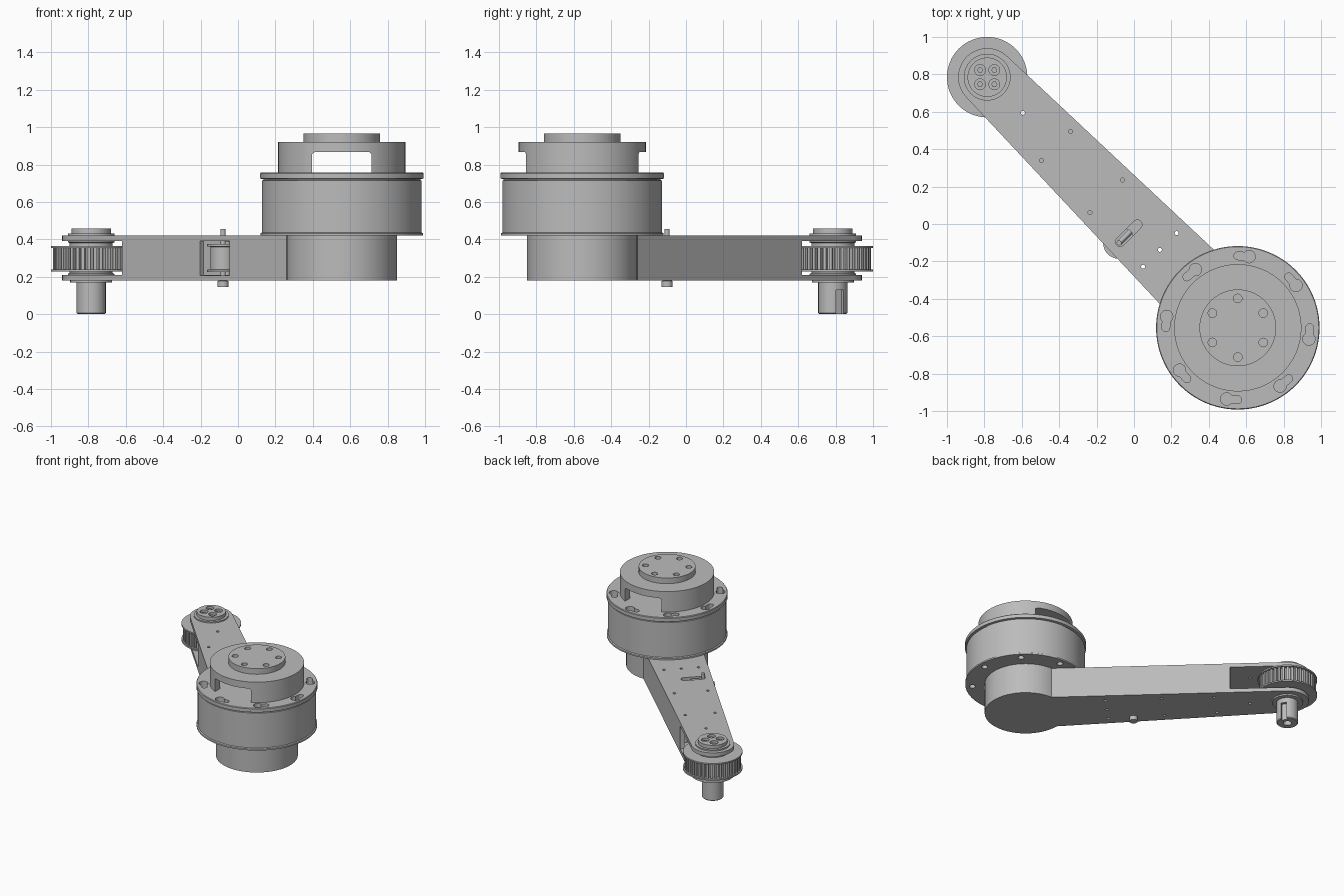
import bpy, bmesh
from math import sin, cos, pi, radians, acos
from mathutils import Matrix, Vector

if "Cube" in bpy.data.objects:
    bpy.data.objects.remove(bpy.data.objects["Cube"])

grey = bpy.data.materials.new("machined grey")
grey.use_nodes = True
grey.diffuse_color = (0.5, 0.5, 0.5, 1)
grey.node_tree.nodes["Principled BSDF"].inputs["Base Color"].default_value = (0.5, 0.5, 0.5, 1)

HUB = (0.555, -0.555)
TIP = (-0.785, 0.785)
LENGTH = 1.895
R2 = 0.5 ** 0.5


def on_arm(t, n):
    """Point t along the arm from the pulley, n to its side."""
    return (TIP[0] + R2 * (t + n), TIP[1] + R2 * (n - t))


def arc(c, r, a0=0, a1=2 * pi, n=32, closed=True):
    steps = n if closed else n - 1
    return [(c[0] + r * cos(a0 + (a1 - a0) * i / steps),
             c[1] + r * sin(a0 + (a1 - a0) * i / steps)) for i in range(n)]


def capsule(a, b, r, n=10):
    """Rounded slot outline between two points."""
    a, b = Vector(a), Vector(b)
    d = (b - a).normalized()
    ang = Vector((1, 0)).angle_signed(d) * -1
    return (arc(b, r, ang - pi / 2, ang + pi / 2, n, False)
            + arc(a, r, ang + pi / 2, ang + 3 * pi / 2, n, False))


def round_rect(x0, x1, y0, y1, r):
    corners = [(x1 - r, y1 - r), (x0 + r, y1 - r), (x0 + r, y0 + r), (x1 - r, y0 + r)]
    return [p for i, c in enumerate(corners)
            for p in arc(c, r, i * pi / 2, (i + 1) * pi / 2, 6, False)]


def finish(bm, name):
    bmesh.ops.recalc_face_normals(bm, faces=bm.faces)
    mesh = bpy.data.meshes.new(name)
    bm.to_mesh(mesh)
    bm.free()
    mesh.materials.append(grey)
    ob = bpy.data.objects.new(name, mesh)
    bpy.context.collection.objects.link(ob)
    return ob


def prisms(name, outlines, z0, z1, matrix=Matrix()):
    """Extrude each outline from z0 to z1 into one object."""
    bm = bmesh.new()
    for pts in outlines:
        face = bm.faces.new([bm.verts.new((x, y, z0)) for x, y in pts])
        top = bmesh.ops.extrude_face_region(bm, geom=[face])["geom"]
        bmesh.ops.translate(bm, vec=(0, 0, z1 - z0),
                            verts=[v for v in top if isinstance(v, bmesh.types.BMVert)])
    bm.transform(matrix)
    return finish(bm, name)


def lathe(name, profile, centre, steps=96):
    bm = bmesh.new()
    vs = [bm.verts.new((r, 0, z)) for r, z in profile]
    edges = [bm.edges.new(p) for p in zip(vs, vs[1:])]
    bmesh.ops.spin(bm, geom=vs + edges, cent=(0, 0, 0), axis=(0, 0, 1),
                   angle=2 * pi, steps=steps, use_duplicate=False)
    bmesh.ops.remove_doubles(bm, verts=bm.verts, dist=0.0002)
    bm.transform(Matrix.Translation((*centre, 0)))
    return finish(bm, name)


def cut(ob, cutter):
    mod = ob.modifiers.new("cut", "BOOLEAN")
    mod.operation, mod.solver, mod.object = "DIFFERENCE", "EXACT", cutter
    deps = bpy.context.evaluated_depsgraph_get()
    mesh = bpy.data.meshes.new_from_object(ob.evaluated_get(deps))
    ob.modifiers.clear()
    ob.data = mesh
    bpy.data.objects.remove(cutter)


def cut_prisms(ob, outlines, z0, z1, matrix=Matrix()):
    cut(ob, prisms("cutter", outlines, z0, z1, matrix))


# Arm: tapered hollow beam with round ends
hub_angle = acos(-0.7)
outline = ([on_arm(*p) for p in arc((0, 0), 0.155, pi / 2, 3 * pi / 2, 32, False)]
           + [on_arm(*p) for p in arc((LENGTH, 0), 0.295, -hub_angle, hub_angle, 72, False)])
arm = prisms("arm", [outline], 0.18, 0.42)
half = [(-0.3, 0.3), (0.4, 0.3), (0.4, 0.138), (1.62, 0.175)]
cavity = half + [(t, -n) for t, n in reversed(half)]
cut_prisms(arm, [[on_arm(*p) for p in cavity]], 0.21, 0.39)

# Side opening and adjusting slot for the idler
opening = [(1.01, -0.1), (1.01, -0.3), (1.24, -0.3), (1.24, -0.1)]
cut_prisms(arm, [[on_arm(*p) for p in opening]], 0.207, 0.392)
cut_prisms(arm, [capsule(on_arm(1.125, 0.01), on_arm(1.125, -0.12), 0.025)], 0.38, 0.45)

# Small fixing holes through both arm plates
fixings = [(0.27, 0), (0.52, 0.11), (0.52, -0.11), (0.9, 0.123), (0.9, -0.123),
           (1.306, 0.127), (1.306, 0), (1.306, -0.127)]
cut_prisms(arm, [arc(on_arm(*p), 0.011, n=12) for p in fixings], 0.1, 0.5)
prisms("arm_spacers", [arc(on_arm(*p), 0.022, n=16) for p in fixings[1:5]], 0.205, 0.395)

# Motor housing with grooved rims
housing = lathe("motor_housing", [(0, 0.42), (0.435, 0.42), (0.435, 0.432), (0.427, 0.437),
                                  (0.427, 0.714), (0.42, 0.716), (0.42, 0.722),
                                  (0.437, 0.725), (0.437, 0.752), (0.433, 0.757),
                                  (0, 0.757)], HUB, 128)


def ring_point(deg, r=0.385):
    return (HUB[0] + r * cos(radians(deg)), HUB[1] + r * sin(radians(deg)))


# Keyhole slots around the housing rim, bolt holes underneath
angles = range(0, 360, 45)
cut_prisms(housing, [capsule(ring_point(a), ring_point(a - 9), 0.021) for a in angles], 0.7, 0.8)
cut_prisms(housing, [arc(ring_point(a - 9), 0.033, n=24) for a in angles], 0.7, 0.8)
cut_prisms(housing, [arc(ring_point(a), 0.022, n=20) for a in angles], 0.4, 0.47)

# Hollow output cap with four windows
cap = lathe("output_cap", [(0, 0.87), (0.285, 0.87), (0.285, 0.75), (0.34, 0.75),
                           (0.34, 0.92), (0.205, 0.92), (0.205, 0.965), (0, 0.965)], HUB)
place = Matrix.Translation((*HUB, 0))
upright = Matrix.Rotation(pi / 2, 4, "X")
quarter = Matrix.Rotation(pi / 2, 4, "Z")
cut_prisms(cap, [round_rect(-0.16, 0.16, 0.7, 0.867, 0.02)], -0.5, 0.5, place @ upright)
cut_prisms(cap, [round_rect(-0.163, 0.163, 0.81, 0.867, 0.027)], -0.5, 0.5,
           place @ quarter @ upright)
cut_prisms(cap, [arc(ring_point(a, 0.157), 0.023, n=20) for a in range(30, 390, 60)], 0.91, 1)

# Toothed pulley between two flanges
TEETH = 40
gear = []
for i in range(TEETH):
    for frac, r in ((0, 0.182), (0.3, 0.182), (0.4, 0.205), (0.9, 0.205)):
        a = 2 * pi * (i + frac) / TEETH
        gear.append((TIP[0] + r * cos(a), TIP[1] + r * sin(a)))
prisms("pulley_teeth", [gear], 0.235, 0.357)
for name, z in (("lower_flange", 0.228), ("upper_flange", 0.353)):
    prisms(name, [arc(TIP, 0.215, n=64)], z, z + 0.011)

# Pulley hub, collars and output shaft
lathe("pulley_hub", [(0, 0.168), (0.112, 0.168), (0.112, 0.18), (0.125, 0.182), (0.125, 0.215),
                     (0.115, 0.22), (0.115, 0.38), (0.125, 0.385), (0.125, 0.43),
                     (0, 0.43)], TIP, 64)
top_disc = lathe("pulley_cap", [(0, 0.425), (0.105, 0.425), (0.105, 0.457), (0, 0.457)], TIP, 64)
bolts = [(TIP[0] + sx * 0.038, TIP[1] + sy * 0.038) for sx in (-1, 1) for sy in (-1, 1)]
cut_prisms(top_disc, [arc(p, 0.029, n=24) for p in bolts], 0.432, 0.5)
prisms("pulley_bolts", [arc(p, 0.016, n=6) for p in bolts], 0.428, 0.445)
shaft = lathe("output_shaft", [(0, 0), (0.072, 0), (0.078, 0.006), (0.078, 0.175),
                               (0, 0.175)], TIP, 48)
cut_prisms(shaft, [arc(TIP, 0.03, n=24)], -0.05, 0.1)
cut_prisms(shaft, [[(0.055, -0.022), (0.1, -0.022), (0.1, 0.022), (0.055, 0.022)]], -0.05, 0.13,
           Matrix.Translation((*TIP, 0)) @ Matrix.Rotation(radians(30), 4, "Z"))

# Idler roller, its pin and adjusting screw
IDLER = on_arm(1.125, -0.128)
lathe("idler_roller", [(0, 0.225), (0.085, 0.225), (0.085, 0.237), (0.068, 0.24), (0.068, 0.36),
                       (0.085, 0.363), (0.085, 0.375), (0, 0.375)], IDLER, 48)
lathe("idler_pin", [(0, 0.145), (0.03, 0.145), (0.03, 0.178), (0.013, 0.18), (0.013, 0.455),
                    (0, 0.455)], IDLER, 24)
screw_place = (Matrix.Translation((*IDLER, 0.402)) @ Matrix.Rotation(pi / 4, 4, "Z")
               @ Matrix.Rotation(pi / 2, 4, "Y"))
prisms("idler_screw", [arc((0, 0), 0.014, n=16)], 0, 0.09, screw_place)

# Smooth the round walls, keep the machined edges crisp
for ob in bpy.context.scene.objects:
    ob.select_set(ob.type == "MESH")
bpy.context.view_layer.objects.active = arm
bpy.ops.object.shade_smooth_by_angle(angle=radians(25))
